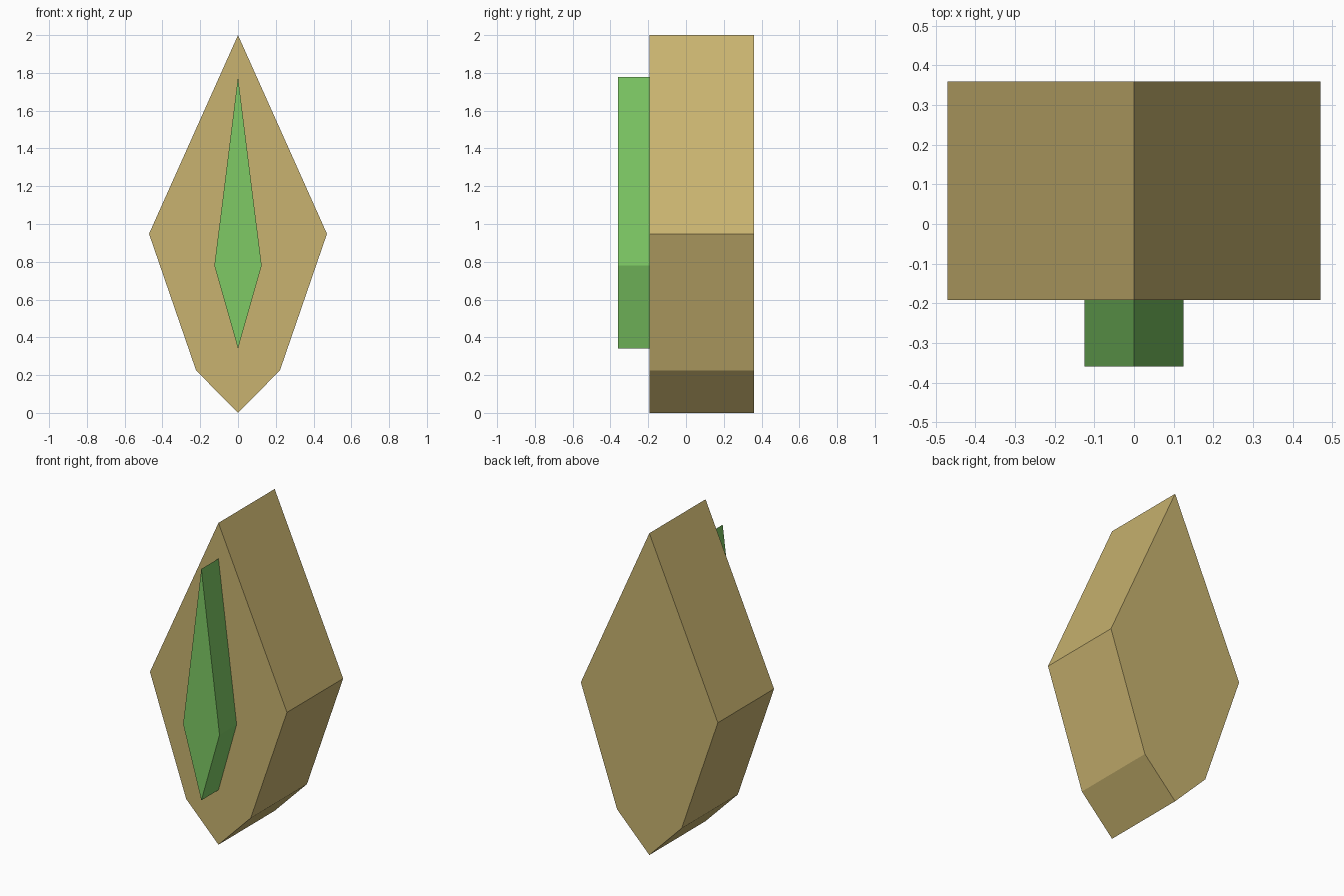
import bpy
import bmesh

if "Cube" in bpy.data.objects:
    bpy.data.objects.remove(bpy.data.objects["Cube"])


def material(name, color):
    mat = bpy.data.materials.new(name)
    mat.diffuse_color = (*color, 1.0)
    mat.use_nodes = True
    mat.node_tree.nodes["Principled BSDF"].inputs["Base Color"].default_value = mat.diffuse_color
    return mat


def prism(name, half_profile, y_front, y_back, mat):
    """Mirror a right-hand (x, z) profile and extrude it along y."""
    left = [(-x, z) for x, z in reversed(half_profile) if x > 0]
    bm = bmesh.new()
    verts = [bm.verts.new((x, y_front, z)) for x, z in half_profile + left]
    face = bm.faces.new(verts)
    ext = bmesh.ops.extrude_face_region(bm, geom=[face], use_keep_orig=True)
    moved = [g for g in ext["geom"] if isinstance(g, bmesh.types.BMVert)]
    bmesh.ops.translate(bm, verts=moved, vec=(0, y_back - y_front, 0))
    bmesh.ops.recalc_face_normals(bm, faces=bm.faces)
    mesh = bpy.data.meshes.new(name)
    bm.to_mesh(mesh)
    bm.free()
    mesh.materials.append(mat)
    obj = bpy.data.objects.new(name, mesh)
    bpy.context.collection.objects.link(obj)
    return obj


tan = material("tan", (0.58, 0.45, 0.16))
green = material("green", (0.21, 0.59, 0.13))

# Main crystal-shaped slab
prism("body", [(0, 0), (0.222, 0.225), (0.471, 0.948), (0, 2)],
      -0.192, 0.36, tan)

# Raised slit on the front
prism("front_slit", [(0, 0.34), (0.125, 0.78), (0, 1.778)],
      -0.36, -0.192, green)
